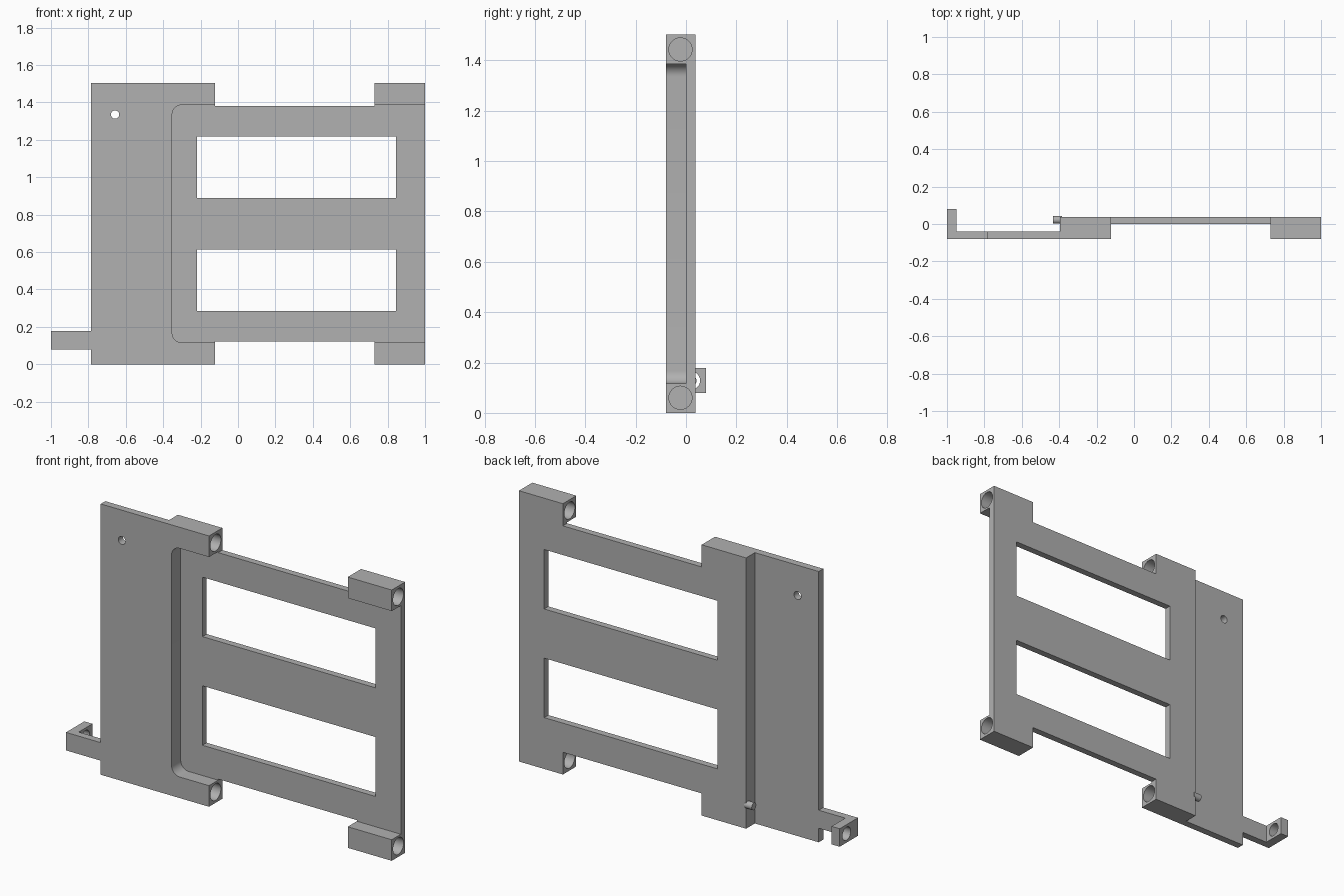
import bpy, bmesh, math
from mathutils import Matrix, Vector

cube = bpy.data.objects.get("Cube")
if cube:
    bpy.data.objects.remove(cube, do_unlink=True)

GREY = (0.44, 0.44, 0.44, 1)
grey = bpy.data.materials.new("plain grey")
grey.use_nodes = True
grey.diffuse_color = GREY
grey.node_tree.nodes["Principled BSDF"].inputs["Base Color"].default_value = GREY

H = 1.503                        # overall height
FRONT, BACK = -0.08, 0.037       # thickness of the frame


def finish(name, bm):
    bmesh.ops.recalc_face_normals(bm, faces=bm.faces)
    mesh = bpy.data.meshes.new(name)
    bm.to_mesh(mesh)
    bm.free()
    mesh.materials.append(grey)
    ob = bpy.data.objects.new(name, mesh)
    bpy.context.collection.objects.link(ob)
    return ob


def box(name, x, y, z, round_left=0):
    bm = bmesh.new()
    bmesh.ops.create_cube(bm, size=1)
    for v in bm.verts:
        v.co = Vector(r[0] if c < 0 else r[1] for c, r in zip(v.co, (x, y, z)))
    if round_left:
        edges = [e for e in bm.edges
                 if all(v.co.x == min(w.co.x for w in bm.verts) for v in e.verts)
                 and abs(e.verts[0].co.y - e.verts[1].co.y) > 0.01]
        bmesh.ops.bevel(bm, geom=edges, offset=round_left, segments=10,
                        profile=0.5, affect='EDGES')
    return finish(name, bm)


def rod(name, start, end, radius):
    a, b = Vector(start), Vector(end)
    turn = (b - a).to_track_quat('Z', 'Y').to_matrix().to_4x4()
    bm = bmesh.new()
    bmesh.ops.create_cone(bm, cap_ends=True, segments=40, radius1=radius,
                          radius2=radius, depth=(b - a).length,
                          matrix=Matrix.Translation((a + b) / 2) @ turn)
    return finish(name, bm)


def cut(target, cutter):
    mod = target.modifiers.new("cut", 'BOOLEAN')
    mod.operation, mod.solver, mod.object = 'DIFFERENCE', 'EXACT', cutter
    bpy.context.view_layer.objects.active = target
    bpy.ops.object.modifier_apply(modifier=mod.name)
    bpy.data.objects.remove(cutter, do_unlink=True)


def smooth(ob):
    bpy.ops.object.select_all(action='DESELECT')
    ob.select_set(True)
    bpy.context.view_layer.objects.active = ob
    bpy.ops.object.shade_smooth_by_angle(angle=math.radians(30))


# Frame: one slab, thinned at the back of one end and the front of the other
frame = box("frame", (-0.787, 1), (FRONT, BACK), (0, H))
cut(frame, box("back_step", (-2, -0.395), (-0.04, 1), (-1, 2)))
cut(frame, box("front_recess", (-0.352, 2), (-1, 0), (0.117, H - 0.117), 0.05))

# Windows, edge gaps and hinge bores, the same at top and bottom
for low, high, bore in ((0.285, 0.615, 0.06), (H - 0.615, H - 0.285, H - 0.06)):
    cut(frame, box("window", (-0.218, 0.845), (-1, 1), (low, high)))
    cut(frame, rod("bore", (-0.33, -0.022, bore), (1.2, -0.022, bore), 0.046))
for gap in ((-1, 0.123), (H - 0.123, 2)):
    cut(frame, box("edge_gap", (-0.122, 0.73), (-1, 1), gap))
cut(frame, rod("small_hole", (-0.657, -1, 1.335), (-0.657, 1, 1.335), 0.022))
smooth(frame)

# Latch arm with a bored upright at its end
latch = box("latch_arm", (-1, -0.787), (FRONT, 0.08), (0.078, 0.178))
cut(latch, box("arm_relief", (-0.95, 0), (-0.04, 1), (-1, 1)))
cut(latch, rod("latch_bore", (-2, 0.02, 0.128), (-0.9, 0.02, 0.128), 0.036))
smooth(latch)

# Small pin on the step
smooth(rod("pin", (-0.433, 0.022, 0.128), (-0.385, 0.022, 0.128), 0.02))
